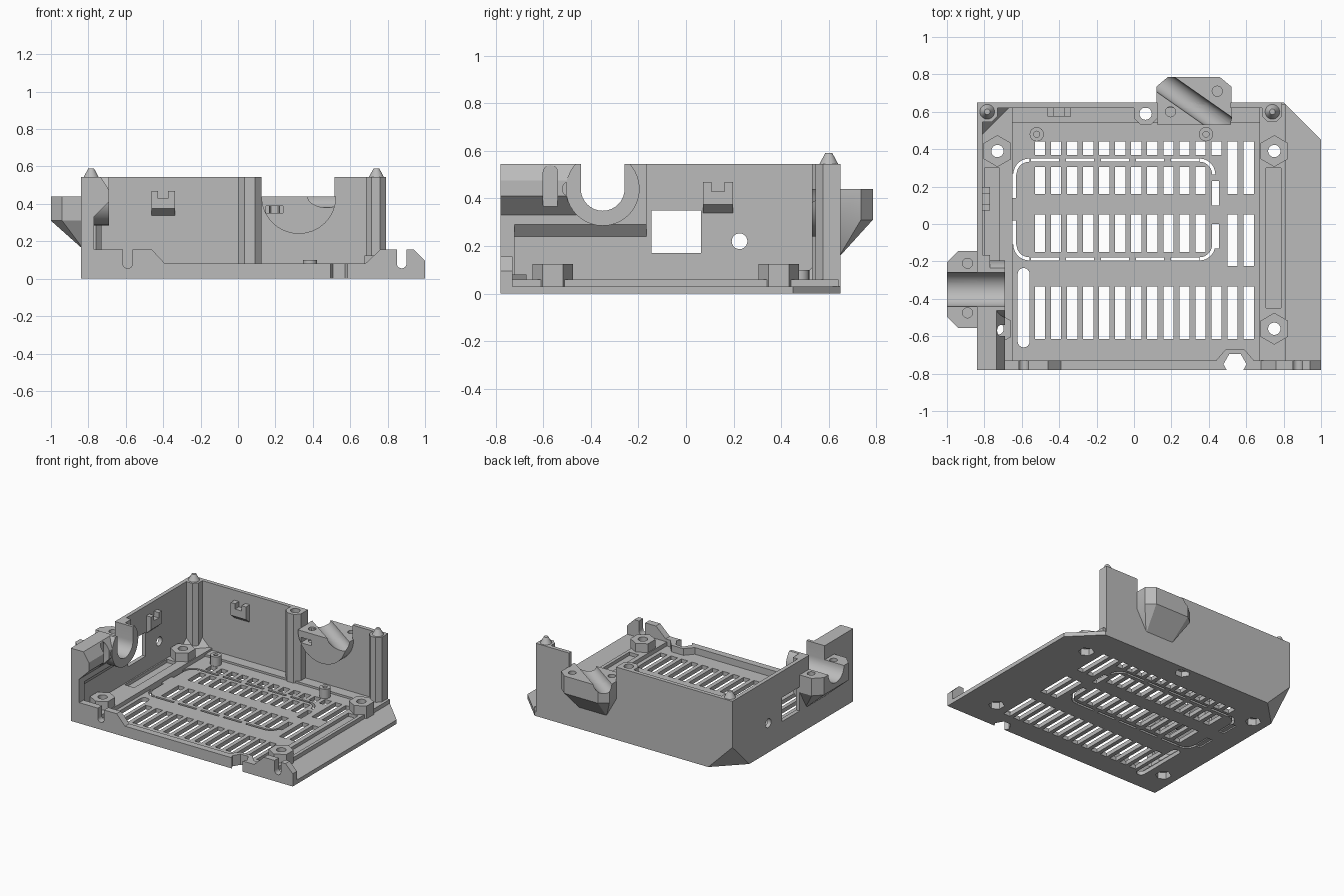
import bpy, bmesh, math
from mathutils import Vector, Matrix

if "Cube" in bpy.data.objects:
    bpy.data.objects.remove(bpy.data.objects["Cube"])

grey = bpy.data.materials.new("plain_grey")
grey.use_nodes = True
grey.diffuse_color = (0.5, 0.5, 0.5, 1)
grey.node_tree.nodes["Principled BSDF"].inputs["Base Color"].default_value = (0.5, 0.5, 0.5, 1)


def finish(name, bm):
    bmesh.ops.recalc_face_normals(bm, faces=bm.faces)
    mesh = bpy.data.meshes.new(name)
    bm.to_mesh(mesh)
    bm.free()
    mesh.materials.append(grey)
    ob = bpy.data.objects.new(name, mesh)
    bpy.context.collection.objects.link(ob)
    return ob


def prism(name, pts, axis, a, b):
    """Extrude a 2D outline from a to b along an axis."""
    place = {"x": lambda u, v, w: (w, u, v), "y": lambda u, v, w: (u, w, v),
             "z": lambda u, v, w: (u, v, w)}[axis]
    bm = bmesh.new()
    low = [bm.verts.new(place(u, v, a)) for u, v in pts]
    top = [bm.verts.new(place(u, v, b)) for u, v in pts]
    bm.faces.new(low)
    bm.faces.new(top)
    n = len(pts)
    for i in range(n):
        j = (i + 1) % n
        bm.faces.new((low[i], low[j], top[j], top[i]))
    return finish(name, bm)


def box(name, x0, x1, y0, y1, z0, z1):
    return prism(name, [(x0, y0), (x1, y0), (x1, y1), (x0, y1)], "z", z0, z1)


def ring(cx, cy, r, n=24, start=0.0, sweep=math.tau):
    m = n if sweep == math.tau else n - 1
    return [(cx + r * math.cos(start + sweep * i / m), cy + r * math.sin(start + sweep * i / m))
            for i in range(n)]


def pill(cx, y0, y1, r):
    return ring(cx, y1 - r, r, 9, 0, math.pi) + ring(cx, y0 + r, r, 9, math.pi, math.pi)


def hull(name, pts):
    bm = bmesh.new()
    for p in pts:
        bm.verts.new(p)
    bmesh.ops.convex_hull(bm, input=bm.verts)
    return finish(name, bm)


def cut(ob, *cutters):
    """Subtract each cutter from the part, then discard it."""
    for c in cutters:
        mod = ob.modifiers.new("cut", "BOOLEAN")
        mod.operation, mod.solver, mod.object = "DIFFERENCE", "EXACT", c
        bpy.context.view_layer.objects.active = ob
        bpy.ops.object.modifier_apply(modifier=mod.name)
        bpy.data.objects.remove(c)


def hole(x, y, r, z0=-0.1, z1=0.8, n=24):
    return prism("cutter", ring(x, y, r, n), "z", z0, z1)


def corner_wedge(reach, out):
    q, leg = Vector((-0.84 - out, 0.65 + out, -out)), reach + 3 * out
    return hull("corner_gusset", [q, q + Vector((leg, 0, 0)), q - Vector((0, leg, 0)),
                                  q + Vector((0, 0, leg))])


# Floor plate with vents
floor = prism("floor", [(-0.84, -0.78), (1, -0.78), (1, 0.45), (0.8, 0.65), (-0.84, 0.65)], "z", 0, 0.03)
rows = [(0.37, 0.44), (0.16, 0.305), (-0.15, 0.05), (-0.615, -0.335)]
for i in range(14):
    x = -0.53 + i * 0.0858
    spans = rows if i < 11 else [rows[0], rows[3]] if i == 11 else [(0.16, 0.44), (-0.225, 0.05), rows[3]]
    for y0, y1 in spans:
        cut(floor, box("vent", x, x + 0.055, y0, y1, -0.1, 0.1))
cut(floor, prism("slot", pill(-0.59, -0.66, -0.235, 0.032), "z", -0.1, 0.1))

# Broken rounded outline slot
for k, (cx, cy) in enumerate([(0.35, 0.265), (-0.56, 0.265), (-0.56, -0.11), (0.35, -0.11)]):
    a = k * math.pi / 2
    arc = ring(cx, cy, 0.085, 8, a, math.pi / 2) + ring(cx, cy, 0.068, 8, a, math.pi / 2)[::-1]
    cut(floor, prism("arc", arc, "z", -0.1, 0.1))
for i in range(5):
    x = -0.55 + 0.187 * i
    cut(floor, box("dash", x, x + 0.15, -0.195, -0.178, -0.1, 0.1),
        box("dash", x, x + 0.15, 0.333, 0.35, -0.1, 0.1))
for x0, x1, y in [(-0.68, -0.63, 0.14), (-0.68, -0.63, -0.11), (0.418, 0.455, 0.1), (0.418, 0.455, -0.13)]:
    cut(floor, box("side_gap", x0, x1, y, y + 0.13, -0.1, 0.1))

# Raised side rails with a long groove
rails = []
for name, x0, x1, g0, g1, gy in [("left_rail", -0.83, -0.65, -0.8, -0.72, -0.2),
                                 ("right_rail", 0.67, 0.81, 0.705, 0.785, -0.45)]:
    rail = box(name, x0, x1, -0.74, 0.64, 0.01, 0.06)
    cut(rail, box("groove", g0, g1, gy, 0.3, 0.035, 0.2))
    rails.append(rail)
rails.append(box("back_rail", -0.66, 0.68, 0.54, 0.63, 0.01, 0.045))

# Hexagonal screw bosses with nut pockets underneath
for x in (-0.73, 0.75):
    for y in (0.39, -0.56):
        boss = prism("screw_boss", ring(x, y, 0.085, 6, math.pi / 6), "z", 0.005, 0.125)
        for part in [boss, floor] + rails[:2]:
            cut(part, hole(x, y, 0.033),
                prism("nut", ring(x, y, 0.055, 6, math.pi / 6), "z", -0.1, 0.05))

# Small board standoffs
for x in (-0.52, 0.385):
    post = prism("standoff", ring(x, 0.48, 0.038), "z", 0.02, 0.1)
    cut(post, hole(x, 0.48, 0.016, 0.04))

# Low front wall with raised ends and keyhole slots
front = prism("front_wall", [(-0.84, 0), (1, 0), (1, 0.095), (0.94, 0.155), (0.76, 0.155), (0.68, 0.08),
                             (-0.39, 0.08), (-0.46, 0.155), (-0.84, 0.155)], "y", -0.78, -0.73)
for x in (-0.59, 0.875):
    cut(front, prism("keyhole", pill(x, 0.055, 0.25, 0.026), "y", -0.9, -0.6))
notch_boss = prism("notch_boss", [(0.43, -0.74), (0.49, -0.67), (0.59, -0.67), (0.65, -0.74)], "z", 0.01, 0.08)
for part in (front, floor, notch_boss):
    cut(part, prism("notch", ring(0.54, -0.75, 0.062, 6), "z", -0.1, 0.3),
        box("notch_mouth", 0.5, 0.58, -0.9, -0.75, -0.1, 0.3))

# Tall back wall and left wall
back = box("back_wall", -0.84, 0.79, 0.62, 0.65, 0, 0.545)
cut(back, box("clamp_opening", 0.125, 0.515, 0.5, 0.7, 0.43, 0.7))
left = box("left_wall", -0.84, -0.81, -0.78, 0.65, 0, 0.545)
cut(left, box("window", -0.9, -0.7, -0.145, 0.063, 0.17, 0.35),
    prism("port", ring(0.225, 0.22, 0.033), "x", -0.9, -0.7))

# Thickened front part of the left wall
pad = prism("wall_pad", [(-0.83, 0.24), (-0.81, 0.24), (-0.77, 0.29), (-0.77, 0.545), (-0.83, 0.545)],
            "y", -0.78, -0.165)
corner = box("front_corner", -0.84, -0.77, -0.78, -0.72, 0, 0.545)
strap_block = prism("strap_block", [(-0.83, 0.33), (-0.77, 0.33), (-0.69, 0.41), (-0.69, 0.475),
                                    (-0.735, 0.545), (-0.83, 0.545)], "y", -0.78, -0.43)
cut(strap_block, prism("strap_groove", pill(-0.57, 0.34, 0.54, 0.03), "x", -0.735, -0.6),
    prism("screw", ring(-0.49, 0.44, 0.03), "x", -0.8, -0.6))
collar = prism("bore_collar", ring(-0.35, 0.44, 0.155, 40), "x", -0.83, -0.69)
cut(collar, box("trim", -1, -0.6, -0.6, 0, 0.545, 0.8))

# Half clamps outside the walls, tapering into the wall below
side = [(x, -0.35 + s * y, z) for s in (-1, 1) for z in (0.44, 0.31)
        for x, y in [(-0.82, 0.205), (-0.94, 0.205), (-1, 0.145)]]
side_clamp = hull("left_clamp", side + [(-0.82, -0.35 + s, 0.15) for s in (-0.11, 0.11)])
rear = [(0.32 + s * x, y, z) for s in (-1, 1) for z in (0.44, 0.31)
        for x, y in [(0.2, 0.64), (0.2, 0.735), (0.14, 0.785)]]
rear_clamp = hull("back_clamp", rear + [(0.32 + s, 0.64, 0.15) for s in (-0.11, 0.11)])
rear_bowl = prism("back_clamp_bowl", ring(0.325, 0.44, 0.2, 24, math.pi, math.pi), "y", 0.53, 0.645)
cut(rear_bowl, box("nut_slot", 0.15, 0.24, 0.4, 0.6, 0.35, 0.39))

# Straight bore through the left side, slanted bore through the back
for part in (left, pad, strap_block, collar, side_clamp):
    bore = ring(-0.35, 0.44, 0.092, 17, math.pi, math.pi)
    cut(part, prism("bore", bore + [(-0.258, 0.8), (-0.442, 0.8)], "x", -1.2, -0.5))
for part in (back, rear_clamp, rear_bowl):
    bore = prism("bore", ring(0, 0.44, 0.06, 32), "x", -0.5, 0.5)
    bore.data.transform(Matrix.Translation((0.32, 0.64, 0)) @ Matrix.Rotation(math.radians(-35), 4, "Z"))
    cut(part, bore)
cut(side_clamp, hole(-0.89, -0.21, 0.027, 0.32), hole(-0.89, -0.475, 0.027, 0.32))
cut(rear_clamp, hole(0.445, 0.71, 0.027, 0.34))
cut(rear_bowl, hole(0.195, 0.6, 0.027, 0.34))

# Posts in the back corners with locating pegs
posts = []
for name, x0, x1, px in [("left_post", -0.84, -0.73, -0.785), ("right_post", 0.685, 0.79, 0.74)]:
    posts.append(prism(name, [(x0, 0.65), (x0, 0.575), (x0 + 0.03, 0.545), (x1 - 0.03, 0.545),
                              (x1, 0.575), (x1, 0.65)], "z", 0, 0.545))
    bm = bmesh.new()
    bmesh.ops.create_cone(bm, cap_ends=True, segments=24, radius1=0.042, radius2=0.015, depth=0.05,
                          matrix=Matrix.Translation((px, 0.6, 0.565)))
    finish("locating_peg", bm)
screw_post = prism("screw_post", [(0, 0.64), (0, 0.565), (0.035, 0.53), (0.09, 0.53), (0.125, 0.565),
                                  (0.125, 0.64)], "z", 0.01, 0.545)
for part in (screw_post, floor, rails[2]):
    cut(part, hole(0.062, 0.59, 0.033), hole(0.062, 0.59, 0.055, -0.1, 0.04, 6))

# Bevelled bottom corner
gusset = corner_wedge(0.26, 0)
for part in (gusset, floor, back, left, rails[0], posts[0]):
    cut(part, corner_wedge(0.2, 0.1))

# Small wall clips: sloped foot with two prongs
for axis, mid in (("x", 0.135), ("y", -0.4)):
    s, wall, tip = (1, -0.82, -0.77) if axis == "x" else (-1, 0.63, 0.575)
    foot = [(wall, 0.33), (tip, 0.375), (tip, 0.43), (wall, 0.43)]
    prism("clip_foot", foot, "y" if axis == "x" else "x", mid - 0.063, mid + 0.063)
    for d in (-0.045, 0.045):
        prong = [(mid + d - 0.018, 0.42), (mid + d + 0.018, 0.42), (mid + d + 0.018, 0.47), (mid + d - 0.018, 0.47)]
        prism("clip_prong", prong, axis, min(wall, tip), max(wall, tip))

# Smooth the round surfaces, keep edges sharp
bpy.ops.object.select_all(action="DESELECT")
for ob in bpy.context.scene.objects:
    if ob.type == "MESH" and grey.name in ob.data.materials:
        ob.select_set(True)
        bpy.context.view_layer.objects.active = ob
bpy.ops.object.shade_smooth_by_angle(angle=math.radians(30))
